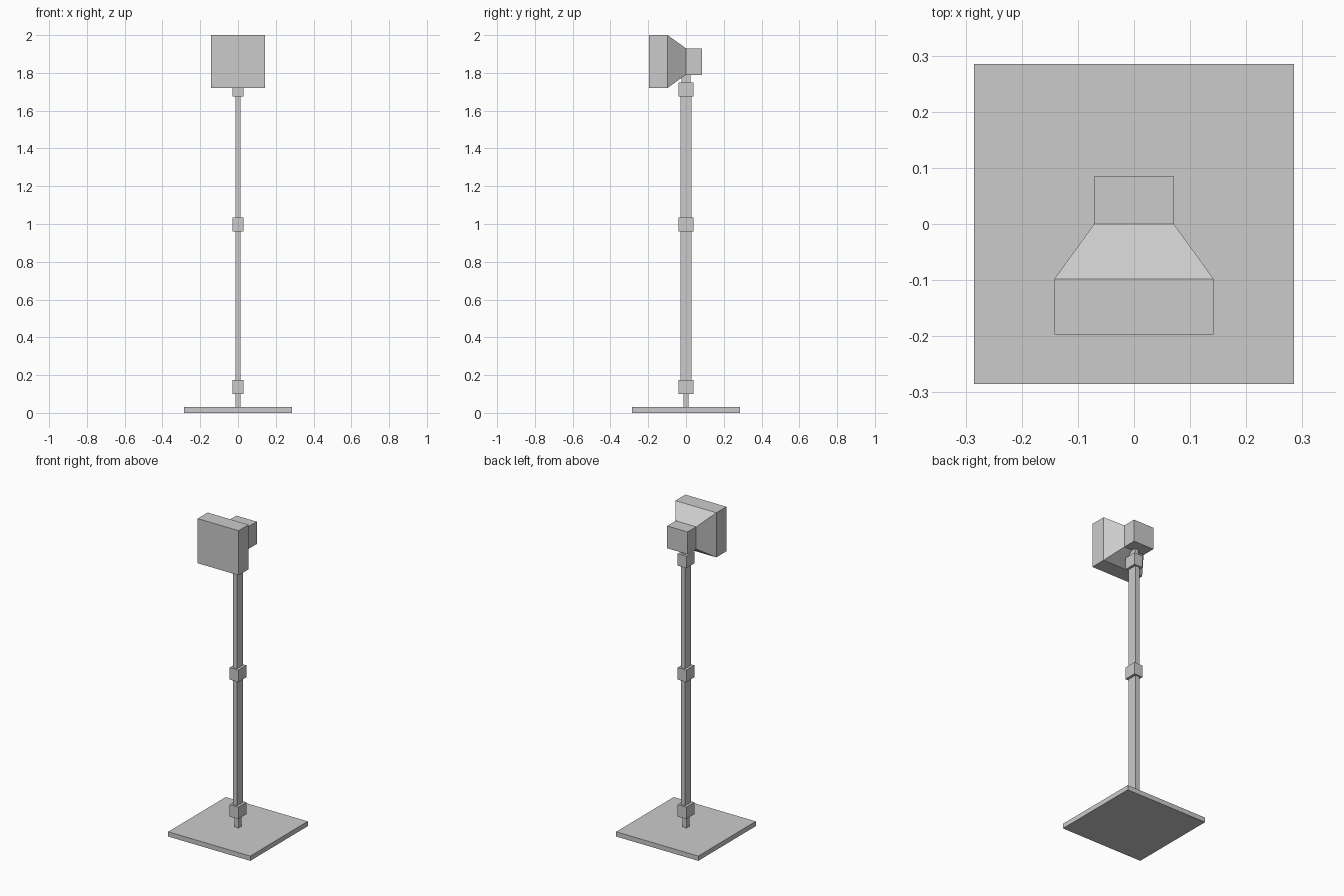
import bpy
import bmesh

default = bpy.data.objects.get("Cube")
if default:
    bpy.data.objects.remove(default, do_unlink=True)

grey = bpy.data.materials.new("plain grey")
grey.use_nodes = True
colour = (0.6, 0.6, 0.6, 1)
grey.diffuse_color = colour
grey.node_tree.nodes["Principled BSDF"].inputs["Base Color"].default_value = colour


def box(name, half_x, y_range, z_range):
    """Axis-aligned box, symmetric in x."""
    bm = bmesh.new()
    bmesh.ops.create_cube(bm, size=2)
    for v in bm.verts:
        v.co = (v.co.x * half_x, y_range[v.co.y > 0], z_range[v.co.z > 0])
    mesh = bpy.data.meshes.new(name)
    bm.to_mesh(mesh)
    bm.free()
    mesh.materials.append(grey)
    obj = bpy.data.objects.new(name, mesh)
    bpy.context.collection.objects.link(obj)
    return obj


# Base plate and stand
box("base_plate", 0.285, (-0.285, 0.285), (0, 0.03))
box("lower_stub", 0.014, (-0.014, 0.014), (0.03, 0.12))
box("pole", 0.014, (-0.03, 0.03), (0.12, 1.72))
box("neck", 0.014, (-0.025, 0.025), (1.72, 1.82))

# Collars around the pole
for name, z in (("lower_collar", 0.1), ("middle_collar", 0.96), ("upper_collar", 1.675)):
    box(name, 0.03, (-0.04, 0.04), (z, z + 0.075))

# Head: rear housing, and a front block whose back face is extruded to a taper
box("rear_housing", 0.071, (0, 0.085), (1.79, 1.93))
head = box("flared_head", 0.142, (-0.197, -0.098), (1.72, 2.0))
bm = bmesh.new()
bm.from_mesh(head.data)
back = max(bm.faces, key=lambda f: f.calc_center_median().y)
taper = bmesh.ops.extrude_discrete_faces(bm, faces=[back])["faces"][0]
centre = taper.calc_center_median()
for v in taper.verts:
    v.co = centre + (v.co - centre) * 0.5
    v.co.y = 0
bm.to_mesh(head.data)
bm.free()
